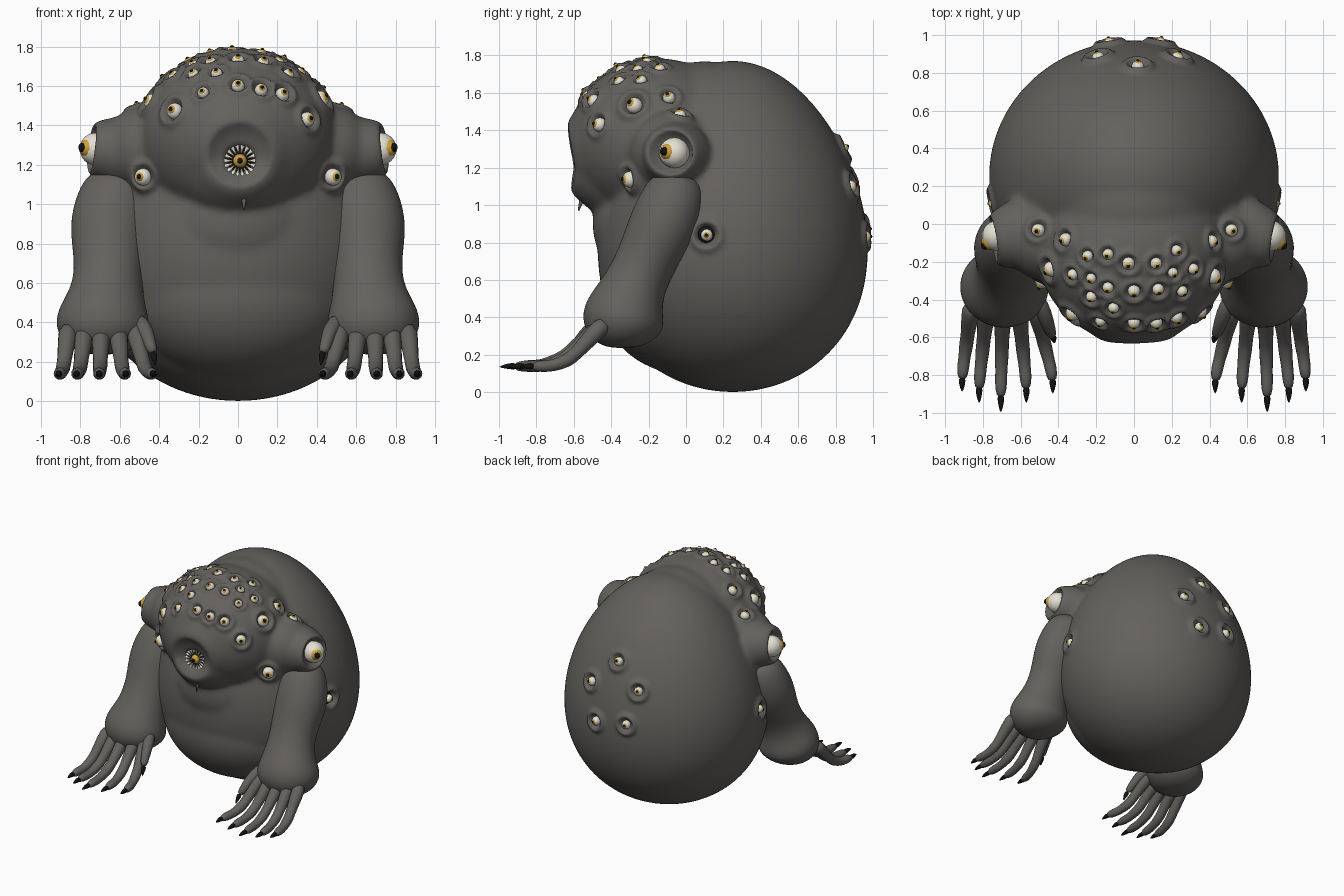
import bpy, bmesh, math
from mathutils import Vector, Matrix
from mathutils.bvhtree import BVHTree
from mathutils.kdtree import KDTree

if "Cube" in bpy.data.objects:
    bpy.data.objects.remove(bpy.data.objects["Cube"])


def material(name, rgb):
    m = bpy.data.materials.new(name)
    m.use_nodes = True
    m.diffuse_color = (*rgb, 1)
    m.node_tree.nodes["Principled BSDF"].inputs["Base Color"].default_value = (*rgb, 1)
    return m


MATS = [material("grey skin", (0.126, 0.119, 0.11)),
        material("eye white", (0.78, 0.75, 0.65)),
        material("amber iris", (0.62, 0.36, 0.04)),
        material("black", (0.006, 0.006, 0.006))]
SKIN, WHITE, AMBER, BLACK = range(4)


def finish(bm, name):
    bmesh.ops.recalc_face_normals(bm, faces=bm.faces)
    for f in bm.faces:
        f.smooth = True
    me = bpy.data.meshes.new(name)
    bm.to_mesh(me)
    bm.free()
    for m in MATS:
        me.materials.append(m)
    ob = bpy.data.objects.new(name, me)
    bpy.context.collection.objects.link(ob)
    return ob


def ball(bm, c, r, mat=SKIN, seg=14, taper=0):
    """Sphere or ellipsoid (r as a triple), narrowed towards the top by taper."""
    size = Vector(r) if isinstance(r, tuple) else Vector((r, r, r))
    new = bmesh.ops.create_uvsphere(bm, u_segments=seg, v_segments=seg // 2 + 2, radius=1)
    for v in new["verts"]:
        k = 1 - taper * v.co.z
        v.co = Vector(c) + Vector((v.co.x * k, v.co.y * k, v.co.z)) * size
    for f in {f for v in new["verts"] for f in v.link_faces}:
        f.material_index = mat


def tube(bm, path, mat=SKIN, seg=12, flat=1):
    """Closed tube through (x, y, z, radius) points."""
    pts = [Vector(p[:3]) for p in path]
    rings = []
    for i, p in enumerate(pts):
        t = (pts[min(i + 1, len(pts) - 1)] - pts[max(i - 1, 0)]).normalized()
        u = Vector((1, 0, 0))
        u = (u - t * u.dot(t)).normalized()
        w = t.cross(u) * flat
        angles = [math.tau * k / seg for k in range(seg)]
        rings.append([bm.verts.new(p + path[i][3] * (u * math.cos(a) + w * math.sin(a)))
                      for a in angles])
    faces = [bm.faces.new(rings[0]), bm.faces.new(rings[-1])]
    for a, b in zip(rings, rings[1:]):
        faces += [bm.faces.new((a[k], a[(k + 1) % seg], b[(k + 1) % seg], b[k]))
                  for k in range(seg)]
    for f in faces:
        f.material_index = mat


def mirrored(ob, levels):
    ob.modifiers.new("Mirror", 'MIRROR')
    ob.modifiers.new("Smooth", 'SUBSURF').levels = levels
    ob.modifiers["Smooth"].render_levels = levels


# Rough masses of the body fused together: egg, belly, nape, chest, head, snout
bm = bmesh.new()
ball(bm, (0, 0.25, 0.886), (0.76, 0.715, 0.886), seg=64, taper=0.15)
ball(bm, (0, -0.02, 0.53), (0.58, 0.44, 0.43), seg=48)
ball(bm, (0, 0.1, 1.2), (0.5, 0.46, 0.57), seg=48)
ball(bm, (0, -0.13, 0.9), (0.42, 0.37, 0.36), seg=48)
ball(bm, (0, -0.15, 1.335), (0.51, 0.48, 0.45), seg=48)
ball(bm, (0, -0.3, 1.18), (0.32, 0.325, 0.27), seg=48)
# Brows, temple mounds and cheek mounds
for s in (-1, 1):
    ball(bm, (s * 0.46, -0.08, 1.28), 0.225, seg=32)
    ball(bm, (s * 0.59, -0.05, 1.265), (0.18, 0.19, 0.18), seg=32)
    ball(bm, (s * 0.45, -0.225, 1.14), 0.1, seg=32)
rough = finish(bm, "body_rough")
fuse = rough.modifiers.new("Fuse", 'REMESH')
fuse.mode = 'VOXEL'
fuse.voxel_size = 0.0145
soft = rough.modifiers.new("Soften", 'SMOOTH')
soft.factor = 0.5
soft.iterations = 24
skin = bmesh.new()
graph = bpy.context.evaluated_depsgraph_get()
fused = bpy.data.meshes.new_from_object(rough.evaluated_get(graph))
skin.from_mesh(fused)
bpy.data.objects.remove(rough)
bpy.data.meshes.remove(fused)
skin.verts.ensure_lookup_table()
surface = BVHTree.FromBMesh(skin)
tree = KDTree(len(skin.verts))
for v in skin.verts:
    tree.insert(v.co, v.index)
tree.balance()


def crater(c, n, r, depth, rim):
    """Press a socket with a raised rim into the skin."""
    for co, i, d in tree.find_range(c, r * 2.2):
        t = d / r
        lift = rim * math.exp(-((t - 1.15) / 0.33) ** 2) - depth * max(0, 1 - t * t)
        skin.verts[i].co += n * lift


def eye(bm, c, n, r, bias=(0, 0, 0)):
    g = (n + Vector(bias)).normalized()
    ball(bm, c, r, WHITE)
    ball(bm, c + g * r * 0.58, r * 0.57, AMBER)
    ball(bm, c + g * r * 0.98, r * 0.3, BLACK, 10)


def socket_eye(bm, origin, direction, r, bias=(0, 0, 0), socket=1.45, normal=None,
               rim=0.45, sink=0.35):
    """Find the skin along a ray, press a socket there and seat an eye in it."""
    c, n, _, _ = surface.ray_cast(Vector(origin), Vector(direction).normalized())
    n = Vector(normal).normalized() if normal else n
    crater(c, n, r * socket, r * (0.5 + sink), r * rim)
    eye(bm, c - n * r * sink, n, r, bias)


# Cluster of small eyes over the crown, as (x, y, radius)
CROWN = [(-.51, -.03, .036), (-.37, -.08, .036), (-.45, -.24, .042), (-.25, -.17, .03),
         (-.14, -.16, .03), (-.33, -.27, .03), (-.23, -.29, .028), (-.23, -.39, .03),
         (-.14, -.34, .03), (-.03, -.21, .034), (.12, -.21, .032), (.23, -.14, .03),
         (0, -.36, .034), (.13, -.35, .032), (.26, -.36, .03), (.21, -.26, .028),
         (.32, -.24, .03), (.42, -.09, .034), (.52, -.03, .034), (.43, -.28, .044),
         (.36, -.47, .038), (-.11, -.45, .03), (-.18, -.52, .03), (-.33, -.48, .042),
         (0, -.53, .034), (.12, -.53, .034), (.23, -.5, .036)]
bm = bmesh.new()
for x, y, r in CROWN:
    socket_eye(bm, (x, y, 3), (0, 0, -1), r, (0, -0.38, 0), 1.5)
finish(bm, "crown_eyes")

# Large temple eyes, cheek eyes and flank eyes on both sides
temple, cheek, flank = bmesh.new(), bmesh.new(), bmesh.new()
for s in (-1, 1):
    n = Vector((s, -0.42, 0.12)).normalized()
    socket_eye(temple, Vector((s * 0.6, -0.01, 1.265)) + n, -n, 0.082,
               (0, -0.35, 0), 1.55, n, 0.38, 0.5)
    n = Vector((s * 0.3, -1, 0.05)).normalized()
    socket_eye(cheek, Vector((s * 0.465, -0.24, 1.135)) + n, -n, 0.044,
               (s * 0.2, 0, 0), 1.4, n, 0.38)
    c = surface.ray_cast(Vector((s * 2, 0.11, 0.84)), Vector((-s, 0, 0)))[0]
    n = Vector((s, -0.1, 0))
    crater(c, n, 0.065, 0.045, 0.02)
    ball(flank, c - n * 0.035, (0.025, 0.056, 0.056), BLACK)
    eye(flank, c - n * 0.012, n, 0.032)
finish(temple, "temple_eyes")
finish(cheek, "cheek_eyes")
finish(flank, "flank_eyes")

# Ring of five eyes on the back
bm = bmesh.new()
for x, z in ((0.02, 1.3), (-0.19, 1.13), (-0.13, 0.87), (0.14, 0.83), (0.23, 1.1)):
    socket_eye(bm, (x, 3, z), (0, -1, 0), 0.034, (0, 0, 0), 1.75, None, 0.75, 0.1)
finish(bm, "back_eyes")

# Round toothed mouth with an amber eye inside
front = Vector((0, -1, 0))
c = surface.ray_cast(Vector((0.01, -3, 1.22)), -front)[0]
crater(c + Vector((0, 0, 0.03)), front, 0.165, 0.055, 0.015)
crater(c, front, 0.09, 0.045, 0.0)
m = c - front * 0.08
bm = bmesh.new()
ball(bm, m, (0.08, 0.022, 0.08), BLACK, 24)
ball(bm, m + front * 0.015, 0.036, AMBER)
ball(bm, m + front * 0.045, 0.014, BLACK)
for k in range(18):
    a = math.tau * k / 18
    out = Vector((math.cos(a), 0, math.sin(a)))
    spin = out.to_track_quat('-Z', 'Y').to_matrix().to_4x4()
    tooth = bmesh.ops.create_cone(bm, segments=6, radius1=0.0115, radius2=0.003, depth=0.04,
                                  matrix=Matrix.Translation(m + front * 0.026 + out * 0.06) @ spin)
    for f in {f for v in tooth["verts"] for f in v.link_faces}:
        f.material_index = WHITE
finish(bm, "mouth")
finish(skin, "body")

# Small barb under the mouth
bm = bmesh.new()
tube(bm, [(0.03, -0.54, 1.06, 0.012), (0.03, -0.56, 1.02, 0.012),
          (0.03, -0.575, 0.97, 0.004)], seg=8)
finish(bm, "chin_barb")

# Thick arms with swollen wrists
bm = bmesh.new()
tube(bm, [(0.59, -0.04, 1.17, 0.06), (0.6, -0.045, 1.12, 0.165), (0.63, -0.07, 1.02, 0.195),
          (0.655, -0.125, 0.88, 0.21), (0.655, -0.215, 0.7, 0.175), (0.665, -0.285, 0.55, 0.185),
          (0.685, -0.33, 0.43, 0.245), (0.69, -0.345, 0.34, 0.24), (0.69, -0.35, 0.26, 0.16),
          (0.69, -0.35, 0.235, 0.06)], seg=16, flat=0.92)
mirrored(finish(bm, "arms"), 2)

# Five long clawed fingers and a short thumb on each hand
fingers, claws = bmesh.new(), bmesh.new()
TIPS = ((0.43, 0.9), (0.57, 0.95), (0.705, 1.0), (0.82, 0.95), (0.91, 0.89))
PROFILE = ((0, .38, .056), (.16, .31, .052), (.36, .205, .038), (.45, .17, .043),
           (.62, .14, .033), (.72, .14, .037), (.87, .137, .026))
for i, (tip, reach) in enumerate(TIPS):
    root = 0.53 + 0.082 * i
    k = reach - 0.42

    def along(t, z, r):
        return (root + (tip - root) * min(1, t * 1.25), -0.42 - k * t, z, r)
    tube(fingers, [along(*p) for p in PROFILE], seg=8)
    tube(claws, [along(.83, .137, .02), along(.9, .14, .02), along(1, .135, .003)], BLACK, 8)
tube(fingers, [(.52, -.38, .42, .05), (.47, -.48, .37, .044), (.45, -.55, .3, .036),
               (.43, -.6, .24, .028)], seg=8)
tube(claws, [(.432, -.59, .25, .022), (.425, -.61, .22, .018), (.42, -.63, .18, .003)], BLACK, 8)
mirrored(finish(fingers, "fingers"), 1)
mirrored(finish(claws, "claws"), 1)
